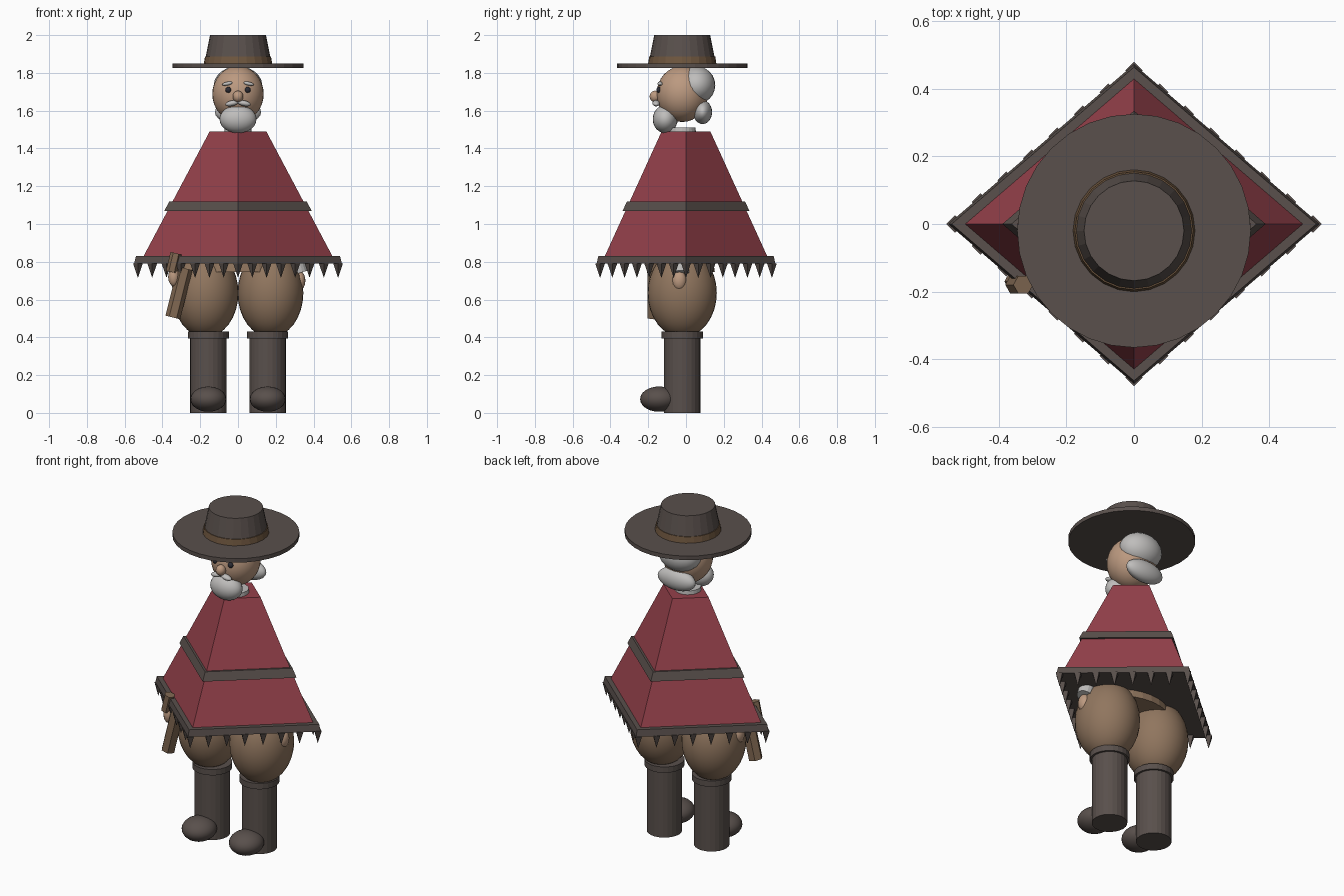
import bpy
import math
from mathutils import Vector

if "Cube" in bpy.data.objects:
    bpy.data.objects.remove(bpy.data.objects["Cube"])


def material(name, r, g, b):
    m = bpy.data.materials.new(name)
    m.use_nodes = True
    m.diffuse_color = (r, g, b, 1)
    m.node_tree.nodes["Principled BSDF"].inputs["Base Color"].default_value = (r, g, b, 1)
    return m


RED = material("red wool", 0.30, 0.052, 0.07)
DARK = material("dark felt", 0.10, 0.08, 0.072)
TAN = material("tan trousers", 0.28, 0.18, 0.113)
LEATHER = material("brown leather", 0.22, 0.14, 0.085)
BAND = material("hat ribbon", 0.16, 0.095, 0.05)
SKIN = material("skin", 0.50, 0.32, 0.215)
HAIR = material("grey hair", 0.52, 0.51, 0.50)
BLACK = material("eye black", 0.025, 0.025, 0.035)
Y = -0.02  # body axis


def finish(name, mat, smooth):
    o = bpy.context.object
    o.name = name
    o.data.materials.append(mat)
    if smooth:
        bpy.ops.object.shade_smooth_by_angle(angle=math.radians(40))
    return o


def ball(name, loc, size, mat, rot=(0, 0, 0), seg=24):
    bpy.ops.mesh.primitive_uv_sphere_add(segments=seg, ring_count=seg // 2,
                                         radius=1, location=loc, rotation=rot)
    bpy.context.object.scale = size
    return finish(name, mat, True)


def tube(name, x, y, z0, z1, r0, r1, mat, sides=24, flat_y=1.0):
    bpy.ops.mesh.primitive_cone_add(vertices=sides, radius1=r0, radius2=r1,
                                    depth=z1 - z0, location=(x, y, (z0 + z1) / 2))
    bpy.context.object.scale.y = flat_y
    return finish(name, mat, False)


def bar(name, start, end, r, mat, sides=6):
    a, b = Vector(start), Vector(end)
    bpy.ops.mesh.primitive_cylinder_add(vertices=sides, radius=r, depth=(b - a).length,
                                        location=(a + b) / 2)
    o = bpy.context.object
    o.rotation_euler = (b - a).to_track_quat('Z', 'Y').to_euler()
    return finish(name, mat, False)


# Poncho: four-sided tapered cloth with band and hem
SQUASH = 0.86
tube("poncho", 0, 0, 0.82, 1.49, 0.505, 0.15, RED, 4, SQUASH)
tube("poncho_band", 0, 0, 1.07, 1.12, 0.39, 0.363, DARK, 4, SQUASH)
tube("poncho_hem", 0, 0, 0.79, 0.83, 0.55, 0.54, DARK, 4, SQUASH)

# Fringe: spikes along the four hem edges
corners = [Vector((0.53, 0)), Vector((0, 0.455)), Vector((-0.53, 0)), Vector((0, -0.455))]
for e in range(4):
    a, b = corners[e], corners[(e + 1) % 4]
    for i in range(7):
        p = a.lerp(b, i / 7)
        tube("fringe_spike", p.x, p.y, 0.715, 0.792, 0, 0.026, DARK, 4)

# Torso under the cloth
tube("torso", 0, Y, 0.745, 1.1, 0.23, 0.17, TAN, 24, 0.75)
tube("collar", 0, Y, 1.46, 1.512, 0.075, 0.07, HAIR)

# Legs, boots and hands
for side, s in (("left", 1), ("right", -1)):
    x = 0.157 * s
    ball(side + "_trouser", (0.172 * s, Y, 0.635), (0.174, 0.183, 0.235), TAN, seg=32)
    tube(side + "_boot", x, Y, 0, 0.41, 0.097, 0.097, DARK)
    tube(side + "_boot_cuff", x, Y, 0.395, 0.43, 0.109, 0.109, DARK)
    ball(side + "_boot_toe", (x, -0.143, 0.073), (0.095, 0.1, 0.067), DARK)
    ball(side + "_hand", (0.325 * s, -0.035, 0.7), (0.032, 0.038, 0.052), SKIN, seg=16)
    bar(side + "_sleeve_cuff", (0.325 * s, -0.03, 0.74), (0.3 * s, -0.03, 0.82),
        0.045, HAIR, 16)

# Holster with grip on the right hip
bar("holster", (-0.345, -0.17, 0.505), (-0.28, -0.17, 0.765), 0.04, LEATHER)
bar("holster_grip", (-0.352, -0.18, 0.745), (-0.328, -0.18, 0.845), 0.03, LEATHER)
ball("grip_knob", (-0.34, -0.172, 0.72), (0.03, 0.03, 0.05), SKIN, seg=12)

# Head
ball("head", (0, Y, 1.688), (0.136, 0.136, 0.148), SKIN, seg=32)
ball("back_hair", (0, 0.055, 1.735), (0.128, 0.1, 0.1), HAIR)
ball("hair_roll", (0, 0.088, 1.592), (0.122, 0.05, 0.063), HAIR)
ball("beard", (0, -0.11, 1.555), (0.098, 0.066, 0.074), HAIR)
ball("nose", (0, -0.163, 1.675), (0.028, 0.03, 0.031), SKIN, seg=16)
for side, s in (("left", 1), ("right", -1)):
    ball(side + "_moustache", (0.032 * s, -0.158, 1.639), (0.036, 0.02, 0.015), HAIR,
         (0, 0.2 * s, 0), 16)
    ball(side + "_eye", (0.051 * s, -0.143, 1.71), (0.016, 0.014, 0.016), BLACK, seg=12)
    ball(side + "_eyebrow", (0.056 * s, -0.137, 1.743), (0.029, 0.014, 0.01), HAIR,
         (0, 0.2 * s, 0), 12)

# Hat
tube("hat_brim", 0, Y, 1.826, 1.85, 0.346, 0.346, DARK, 32)
tube("hat_crown", 0, Y, 1.84, 2.0, 0.18, 0.148, DARK)
tube("hat_ribbon", 0, Y, 1.848, 1.886, 0.181, 0.175, BAND)
